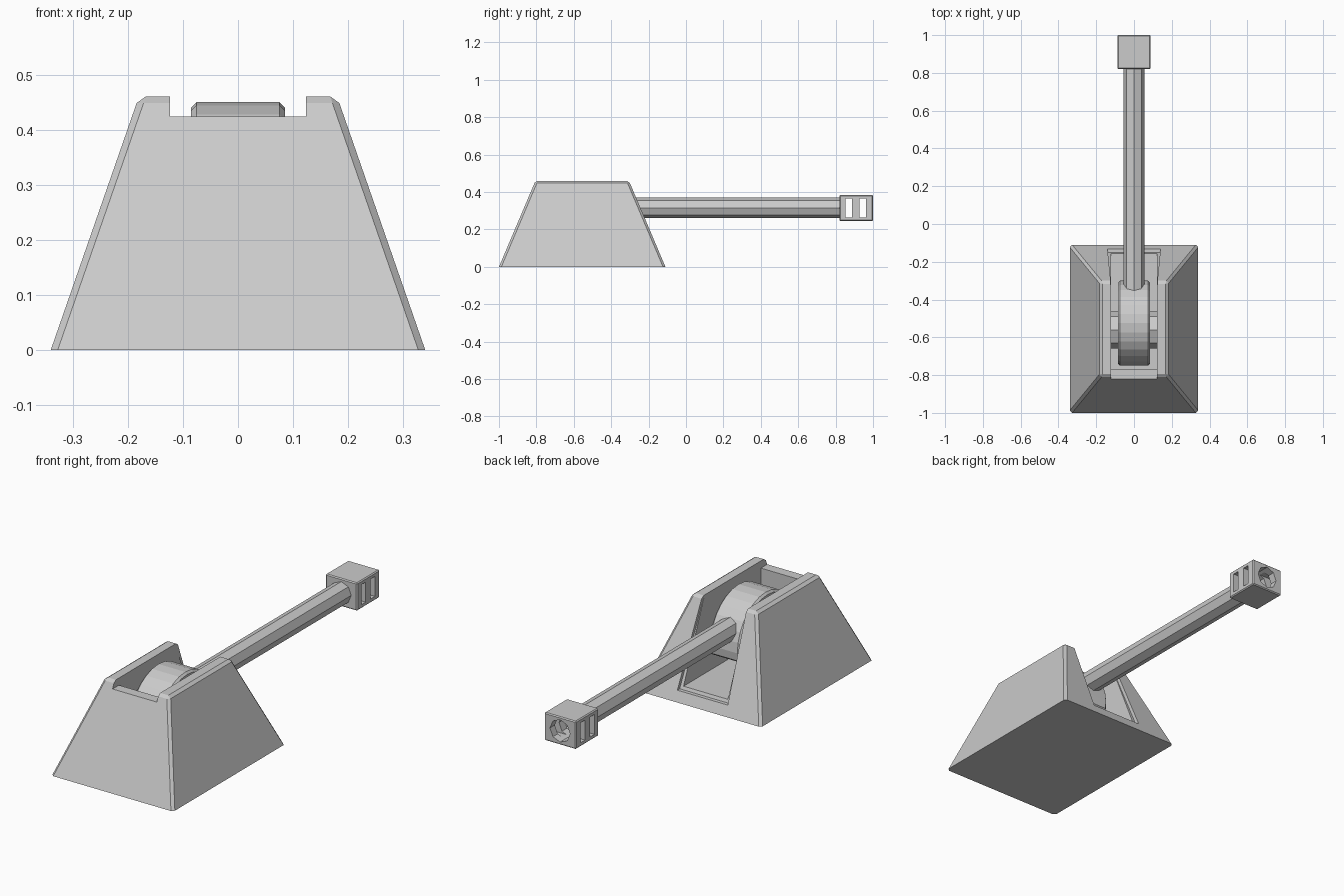
import bpy, bmesh
from math import cos, sin, radians

if "Cube" in bpy.data.objects:
    bpy.data.objects.remove(bpy.data.objects["Cube"])


def make(name, rings, bevel=0.0, limit=60):
    """Closed solid lofted between two matching rings of points."""
    bm = bmesh.new()
    a, b = [[bm.verts.new(p) for p in ring] for ring in rings]
    n = len(a)
    bm.faces.new(a)
    bm.faces.new(b)
    for i in range(n):
        j = (i + 1) % n
        bm.faces.new((a[i], a[j], b[j], b[i]))
    bmesh.ops.recalc_face_normals(bm, faces=bm.faces)
    if bevel:
        edges = [e for e in bm.edges if e.calc_face_angle() > radians(limit)
                 and max(v.co.z for v in e.verts) > 0.001]
        bmesh.ops.bevel(bm, geom=edges, offset=bevel, segments=1,
                        profile=0.5, affect='EDGES')
    mesh = bpy.data.meshes.new(name)
    bm.to_mesh(mesh)
    bm.free()
    ob = bpy.data.objects.new(name, mesh)
    bpy.context.collection.objects.link(ob)
    return ob


def rect(x, y0, y1, z):
    return [(-x, y0, z), (x, y0, z), (x, y1, z), (-x, y1, z)]


def box(name, x, y0, y1, z0, z1, bevel=0.0):
    return make(name, [rect(x, y0, y1, z0), rect(x, y0, y1, z1)], bevel)


def prism_x(name, profile, x, bevel=0.0):
    return make(name, [[(s * x, y, z) for y, z in profile] for s in (-1, 1)], bevel)


def octagon(r, a, b):
    return [(a + r * cos(radians(45 * i)), b + r * sin(radians(45 * i))) for i in range(8)]


def rod_y(name, r, z, y0, y1):
    return make(name, [[(x, y, h) for x, h in octagon(r, 0, z)] for y in (y0, y1)])


def cut(ob, cutter):
    cutter.hide_render = True
    mod = ob.modifiers.new("cut", 'BOOLEAN')
    mod.operation, mod.solver, mod.object = 'DIFFERENCE', 'EXACT', cutter
    bpy.context.view_layer.objects.active = ob
    bpy.ops.object.modifier_apply(modifier=mod.name)
    bpy.data.objects.remove(cutter)


BARREL_Z = 0.315

# Tapered base, open along the top and down the rear
base = make("base", [rect(0.34, -1.0, -0.11, 0), rect(0.18, -0.805, -0.305, 0.46)], 0.012, 50)
cut(base, box("top_notch_cutter", 0.123, -1.0, 0.1, 0.424, 0.6))
cut(base, box("slot_cutter", 0.123, -0.77, 0.1, 0.065, 0.5))
# Chamfered rim around the rear opening
rim = [[(-w, y, z), (w, y, z), (w, y + 0.1, z), (-w, y + 0.1, z)]
       for w, y, z in ((0.14, -0.15, 0.05), (0.123, -0.325, 0.465))]
cut(base, make("rim_cutter", rim))

# Axle across the slot
prism_x("axle", octagon(0.1, -0.56, 0.27), 0.13)

# Rounded gun mount with a flat underside
arc = [(-0.525 + 0.225 * cos(radians(t)), 0.225 + 0.225 * sin(radians(t)))
       for t in [-12 + 204 * i / 16 for i in range(17)]]
prism_x("gun_mount", arc, 0.085, 0.01)

# Barrel
rod_y("barrel", 0.055, BARREL_Z, -0.42, 0.835)

# Muzzle brake with bore and two side vents
muzzle = box("muzzle_brake", 0.088, 0.82, 1.0, 0.245, 0.385, 0.005)
cut(muzzle, rod_y("bore_cutter", 0.056, BARREL_Z, 0.834, 1.1))
for y in (0.87, 0.945):
    cut(muzzle, box("vent_cutter", 0.2, y - 0.017, y + 0.017, 0.265, 0.365))
